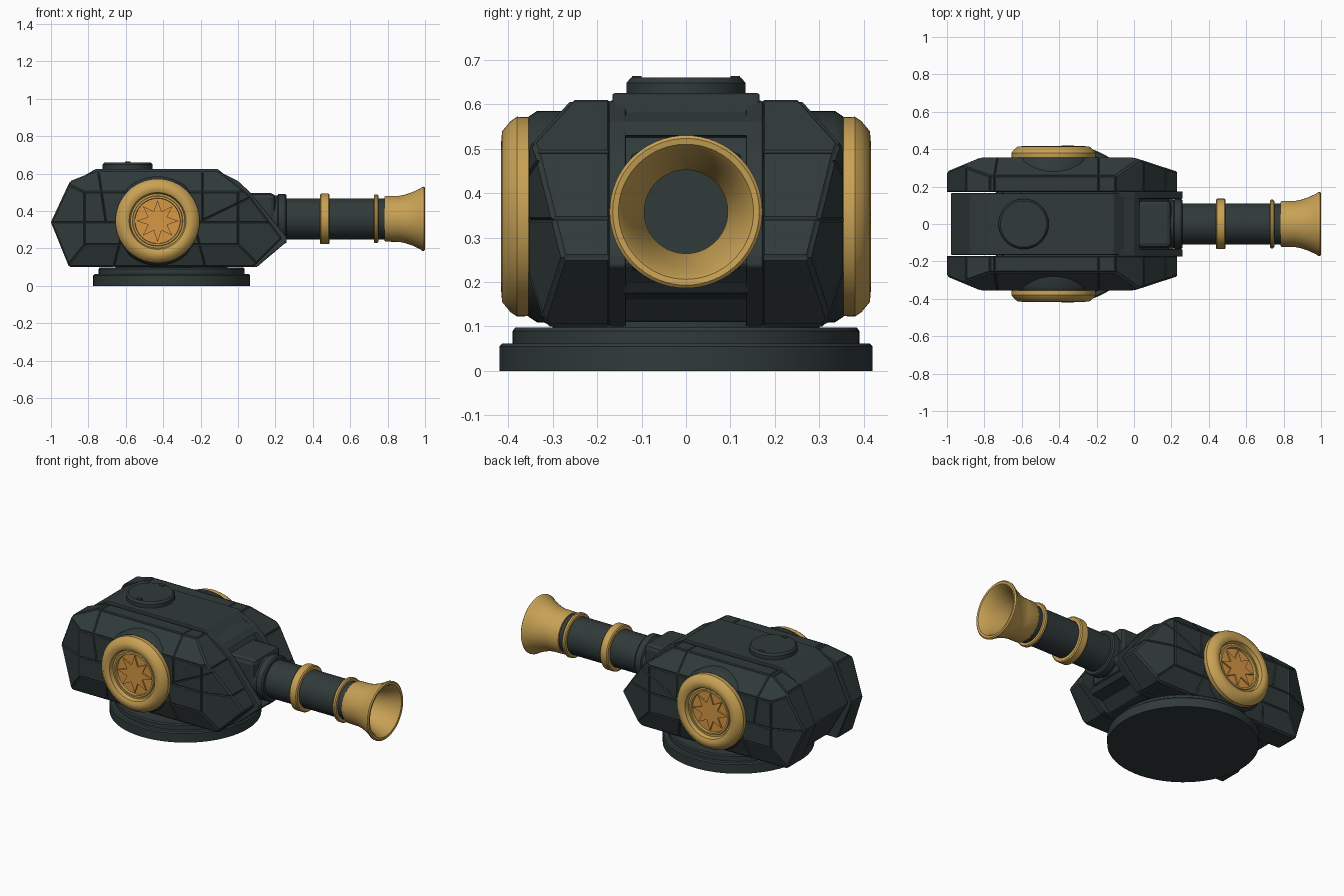
import bpy, bmesh, math
from mathutils import Matrix, Vector

if "Cube" in bpy.data.objects:
    bpy.data.objects.remove(bpy.data.objects["Cube"])


def material(name, rgb):
    m = bpy.data.materials.new(name)
    m.use_nodes = True
    m.diffuse_color = (*rgb, 1)
    bsdf = m.node_tree.nodes["Principled BSDF"]
    bsdf.inputs["Base Color"].default_value = (*rgb, 1)
    bsdf.inputs["Roughness"].default_value = 0.7
    return m


DARK = material("dark slate", (0.03, 0.042, 0.042))
GOLD = material("gold", (0.58, 0.36, 0.09))
ORANGE = material("amber", (0.68, 0.31, 0.06))


def finish(name, bm, mat, mirror=False, bevel=0, smooth=False):
    bmesh.ops.remove_doubles(bm, verts=bm.verts, dist=1e-5)
    bmesh.ops.recalc_face_normals(bm, faces=bm.faces)
    mesh = bpy.data.meshes.new(name)
    bm.to_mesh(mesh)
    bm.free()
    mesh.materials.append(mat)
    ob = bpy.data.objects.new(name, mesh)
    bpy.context.collection.objects.link(ob)
    if bevel:
        mod = ob.modifiers.new("edge bevel", 'BEVEL')
        mod.width = bevel
        mod.segments = 2
    if mirror:
        mod = ob.modifiers.new("mirror", 'MIRROR')
        mod.use_axis = (False, True, False)
    if smooth:
        bpy.ops.object.select_all(action='DESELECT')
        ob.select_set(True)
        bpy.context.view_layer.objects.active = ob
        bpy.ops.object.shade_smooth_by_angle(angle=math.radians(35))
    return ob


TURN = {
    'X': Matrix.Rotation(math.pi / 2, 4, 'Y'),
    'Y': Matrix.Rotation(-math.pi / 2, 4, 'X'),
    'Z': Matrix.Identity(4),
}


def lathe(name, profile, axis, centre, mat, mirror=False, sides=64):
    """Revolve (radius, distance) points round an axis through centre."""
    bm = bmesh.new()
    place = Matrix.Translation(centre) @ TURN[axis]
    verts = [bm.verts.new(place @ Vector((r, 0, h))) for r, h in profile]
    edges = [bm.edges.new(pair) for pair in zip(verts, verts[1:])]
    bmesh.ops.spin(bm, geom=verts + edges, cent=centre,
                   axis=TURN[axis] @ Vector((0, 0, 1)),
                   angle=2 * math.pi, steps=sides)
    return finish(name, bm, mat, mirror, smooth=True)


def prism(name, outline, y0, y1, mat, mirror=False, bevel=0):
    """Extrude an (x, z) outline between two y positions."""
    bm = bmesh.new()
    face = bm.faces.new([bm.verts.new((x, y0, z)) for x, z in outline])
    out = bmesh.ops.extrude_face_region(bm, geom=[face])
    moved = [v for v in out["geom"] if isinstance(v, bmesh.types.BMVert)]
    bmesh.ops.translate(bm, verts=moved, vec=(0, y1 - y0, 0))
    return finish(name, bm, mat, mirror, bevel)


# Turntable base
lathe("base_plate", [(0, 0), (0.42, 0), (0.42, 0.055), (0.413, 0.062), (0, 0.062)],
      'Z', (-0.355, 0, 0), DARK)
lathe("base_step", [(0, 0.05), (0.39, 0.05), (0.39, 0.09), (0.384, 0.098), (0.3, 0.098), (0.3, 0.13), (0, 0.13)],
      'Z', (-0.355, 0, 0), DARK)

# Faceted side shells: a block trimmed by planes, then split into raised panels
shell = [(-0.995, 0.34), (-0.895, 0.555), (-0.77, 0.605), (-0.1, 0.605),
         (0.05, 0.49), (0.23, 0.255), (0.08, 0.105), (-0.9, 0.105)]
cuts = []
for (x, z), (x2, z2) in zip(shell, shell[1:] + shell[:1]):
    cuts.append(((x, 0, z), (z - z2, 0, x2 - x)))
cuts += [((0, 0.35, 0), (0.075, 0.23, 0)),
         ((-0.82, 0.35, 0), (-0.075, 0.18, 0)),
         ((0, 0.35, 0.5), (0, 0.1, 0.09)),
         ((0, 0.35, 0.22), (0, 0.12, -0.04))]
bm = bmesh.new()
bmesh.ops.create_cube(bm, size=1, matrix=Matrix.Translation((-0.4, 0.261, 0.4))
                      @ Matrix.Diagonal((2, 0.178, 2, 1)))
for co, no in cuts:
    out = bmesh.ops.bisect_plane(bm, geom=bm.verts[:] + bm.edges[:] + bm.faces[:],
                                 plane_co=co, plane_no=Vector(no).normalized(), clear_outer=True)
    rim = [e for e in out["geom_cut"] if isinstance(e, bmesh.types.BMEdge)]
    if len(rim) > 2:
        bmesh.ops.contextual_create(bm, geom=rim)


def seam(co, no, test):
    faces = [f for f in bm.faces if f.normal.y > -0.9 and test(f.calc_center_median())]
    edges = {e for f in faces for e in f.edges}
    verts = {v for f in faces for v in f.verts}
    bmesh.ops.bisect_plane(bm, geom=list(verts) + list(edges) + faces,
                           plane_co=co, plane_no=Vector(no).normalized())
    bm.normal_update()


bmesh.ops.recalc_face_normals(bm, faces=bm.faces)
seam((0, 0, 0.34), (0, 0, 1), lambda c: True)
seam((-0.73, 0, 0.5), (1, 0, 0.15), lambda c: c.z > 0.34)
seam((-0.19, 0, 0.5), (1, 0, 0), lambda c: c.z > 0.34)
seam((-0.64, 0, 0.2), (1, 0, -0.25), lambda c: c.z < 0.34)
seam((-0.2, 0, 0.2), (1, 0, 0.25), lambda c: c.z < 0.34)
seam((-0.17, 0, 0.36), (-0.13, 0, 0.27), lambda c: c.z > 0.34 and c.x > -0.19 and c.y > 0.28)
panels = [f for f in bm.faces if f.normal.y > -0.9]
bmesh.ops.inset_individual(bm, faces=panels, thickness=0.005, depth=0.005, use_even_offset=True)
finish("side_shell", bm, DARK, mirror=True)

# Central spine between the shells, with a recessed front
prism("spine", [(-0.98, 0.34), (-0.88, 0.555), (-0.76, 0.625), (-0.11, 0.625), (0.0, 0.54),
                (0.05, 0.46), (0.19, 0.24), (0.06, 0.11), (-0.85, 0.12)],
      -0.166, 0.166, DARK, bevel=0.006)
prism("front_rail", [(-0.1, 0.61), (0.0, 0.56), (0.06, 0.505), (0.26, 0.262),
                     (0.26, 0.235), (0.1, 0.1), (-0.1, 0.1)],
      0.135, 0.174, DARK, mirror=True, bevel=0.005)
prism("front_crossbar", [(-0.1, 0.6), (0.0, 0.56), (0.03, 0.53), (-0.1, 0.5)],
      -0.14, 0.14, DARK)
prism("lower_crossbar", [(0.05, 0.2), (0.21, 0.2), (0.19, 0.175), (0.05, 0.15)],
      -0.14, 0.14, DARK)

# Roof hatch and its hinge pins
lathe("roof_hatch", [(0.134, 0.6), (0.134, 0.648), (0.124, 0.66), (0, 0.66)],
      'Z', (-0.59, 0, 0), DARK)
prism("hatch_pin", [(-0.605, 0.65), (-0.575, 0.65), (-0.575, 0.664), (-0.605, 0.664)],
      0.1, 0.122, DARK, mirror=True)

# Side medallions
hub = (-0.43, 0, 0.347)
lathe("medallion_housing", [(0.238, 0.24), (0.238, 0.335), (0.225, 0.355), (0, 0.355)],
      'Y', hub, DARK, mirror=True)
lathe("medallion_ring", [(0.223, 0.34), (0.225, 0.38), (0.215, 0.395), (0.192, 0.414), (0.168, 0.416),
                         (0.152, 0.408), (0.145, 0.385), (0.135, 0.385), (0.132, 0.392),
                         (0.122, 0.392), (0.118, 0.36)],
      'Y', hub, GOLD, mirror=True)
lathe("medallion_disc", [(0.121, 0.36), (0.121, 0.376), (0, 0.376)],
      'Y', hub, ORANGE, mirror=True)
star = []
for i in range(16):
    r, a = (0.055 if i % 2 else 0.112), i * math.pi / 8
    star.append((hub[0] + r * math.sin(a), hub[2] + r * math.cos(a)))
prism("medallion_star", star, 0.37, 0.385, ORANGE, mirror=True)

# Barrel mount
prism("barrel_mount", [(0.0, 0.22), (0.2, 0.22), (0.2, 0.495), (0.0, 0.495)],
      -0.128, 0.128, DARK, bevel=0.025)

# Barrel, bands and flared muzzle
bore = (0, 0, 0.358)
lathe("barrel_collar", [(0, 0.19), (0.125, 0.19), (0.125, 0.21), (0.133, 0.216), (0.133, 0.252),
                        (0.126, 0.26), (0.1, 0.26)], 'X', bore, DARK)
lathe("barrel", [(0.11, 0.2), (0.11, 0.82), (0.094, 0.82), (0.094, 0.79), (0, 0.79)],
      'X', bore, DARK)


def band(name, x0, x1, r):
    b = 0.006
    lathe(name, [(0.1, x0), (r - b, x0), (r, x0 + b), (r, x1 - b), (r - b, x1), (0.1, x1)],
          'X', bore, GOLD)


band("wide_band", 0.438, 0.49, 0.135)
band("narrow_band", 0.726, 0.75, 0.13)
lathe("muzzle", [(0.1, 0.782), (0.117, 0.782), (0.122, 0.79), (0.123, 0.86), (0.13, 0.895),
                 (0.144, 0.935), (0.163, 0.975), (0.171, 0.985), (0.172, 0.994), (0.165, 1.0),
                 (0.152, 0.998), (0.142, 0.985), (0.122, 0.93), (0.105, 0.88), (0.094, 0.82)],
      'X', bore, GOLD)
